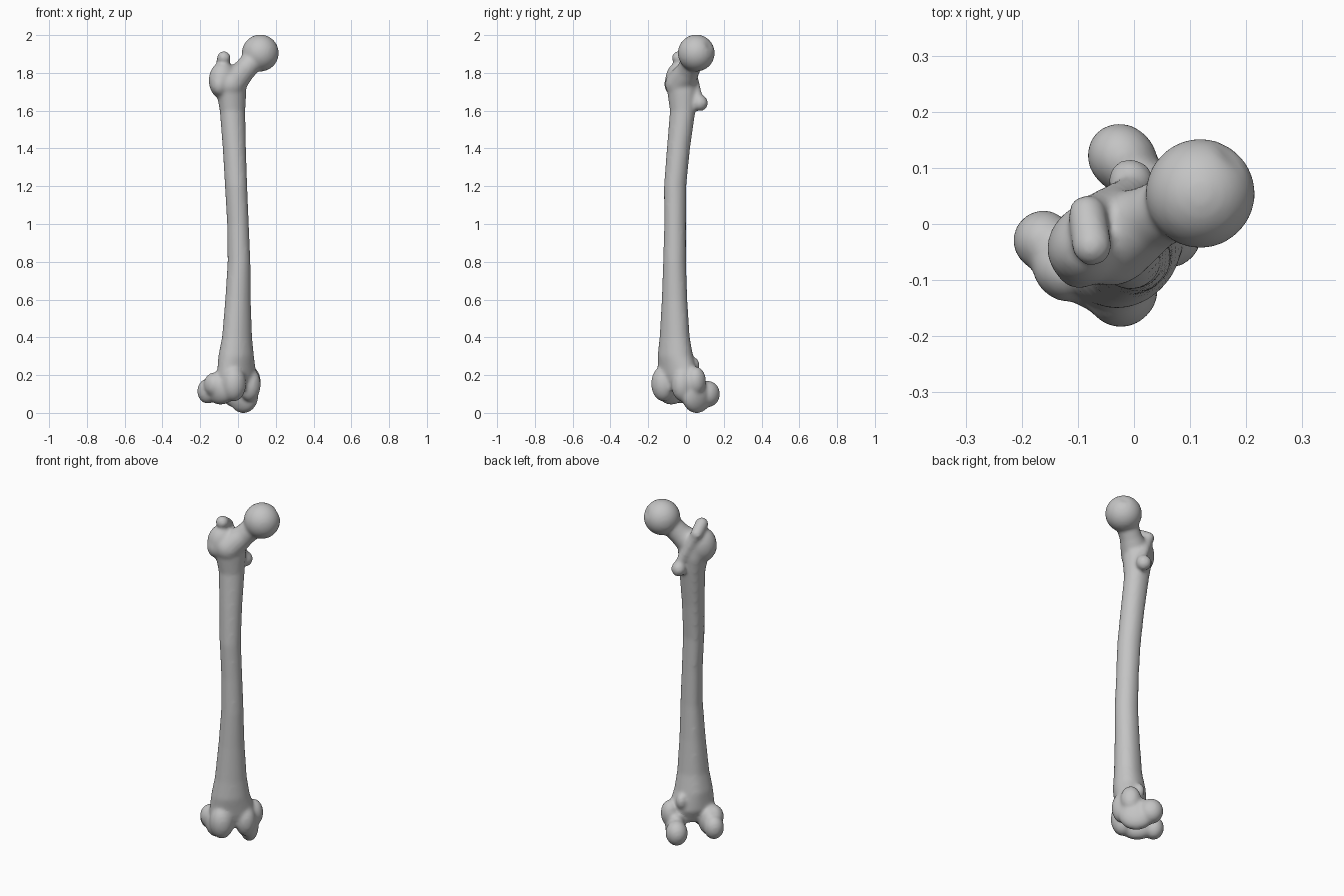
import bpy
import bmesh
from math import pi, sin, cos, radians
from mathutils import Matrix, Vector

default_cube = bpy.data.objects.get("Cube")
if default_cube:
    bpy.data.objects.remove(default_cube, do_unlink=True)

# One plain material for the whole bone
bone_grey = bpy.data.materials.new("bone_grey")
bone_grey.use_nodes = True
colour = (0.55, 0.55, 0.55, 1)
bone_grey.diffuse_color = colour
bone_grey.node_tree.nodes["Principled BSDF"].inputs["Base Color"].default_value = colour

# Local frame: x runs from the outer to the inner side, y to the back of the bone
bm = bmesh.new()


def blob(centre, size):
    """Add an ellipsoid; return its vertices."""
    matrix = Matrix.Translation(centre) @ Matrix.Diagonal((*size, 1))
    made = bmesh.ops.create_uvsphere(bm, u_segments=32, v_segments=20, radius=1, matrix=matrix)
    return made["verts"]


def limb(start, end, start_radius, end_radius, count=8):
    """Add a tapering round bar as a chain of spheres."""
    start, end = Vector(start), Vector(end)
    for i in range(count + 1):
        t = i / count
        radius = start_radius + (end_radius - start_radius) * t
        blob(start.lerp(end, t), (radius,) * 3)


def loft(sections, sides=40):
    """Add a closed tube through level oval sections, with a ridge down the back."""
    rings = []
    for z, cx, cy, width, depth in sections:
        ring = []
        for i in range(sides):
            angle = 2 * pi * i / sides
            ridge = 1 + 0.1 * max(0, sin(angle)) ** 8
            ring.append(bm.verts.new((cx + width * cos(angle), cy + depth * sin(angle) * ridge, z)))
        rings.append(ring)
    for low, high in zip(rings, rings[1:]):
        for i in range(sides):
            j = (i + 1) % sides
            bm.faces.new((low[i], low[j], high[j], high[i]))
    bm.faces.new(rings[0][::-1])
    bm.faces.new(rings[-1])


# Bowed shaft, flaring at both ends: height, centre x, centre y, half width, half depth
loft([
    (0.12, -0.03, -0.03, 0.10, 0.055),
    (0.2, -0.035, -0.025, 0.125, 0.08),
    (0.3, -0.047, -0.033, 0.103, 0.084),
    (0.4, -0.046, -0.039, 0.086, 0.072),
    (0.6, -0.043, -0.043, 0.07, 0.064),
    (0.8, -0.039, -0.047, 0.06, 0.06),
    (1.0, -0.041, -0.041, 0.056, 0.058),
    (1.2, -0.048, -0.034, 0.057, 0.06),
    (1.4, -0.042, -0.015, 0.061, 0.061),
    (1.6, -0.033, 0.008, 0.07, 0.064),
    (1.7, -0.039, 0.011, 0.083, 0.075),
    (1.78, -0.04, 0.012, 0.085, 0.07),
])

# Ball head with a shallow pit on its inner side
head_centre = Vector((0.122, -0.045, 1.905))
pit = head_centre + Vector((0.9, 0.1, 0.4)).normalized() * 0.098
for vert in blob(head_centre, (0.098,) * 3):
    distance = (vert.co - pit).length
    if distance < 0.03:
        vert.co = vert.co.lerp(head_centre, 0.12 * (1 - distance / 0.03))

# Neck
limb((-0.05, 0.007, 1.74), (0.028, -0.014, 1.81), 0.08, 0.06)
limb((0.028, -0.014, 1.81), (0.103, -0.039, 1.89), 0.06, 0.06)

# Large outer knob with its crest, and the ridge down to the small rear knob
blob((-0.081, 0.032, 1.76), (0.08, 0.07, 0.1))
blob((-0.118, 0.02, 1.74), (0.046, 0.046, 0.06))
limb((-0.046, 0.072, 1.845), (-0.081, 0.025, 1.88), 0.034, 0.036)
limb((-0.046, 0.07, 1.84), (0.045, 0.045, 1.66), 0.032, 0.028)
blob((0.05, 0.057, 1.64), (0.04, 0.042, 0.043))

# Inner knuckle: wheel, rear lobe, side bump, front lip
blob((0.06, 0.02, 0.093), (0.053, 0.10, 0.095))
blob((0.068, 0.097, 0.1), (0.06, 0.066, 0.07))
blob((0.085, -0.01, 0.17), (0.05, 0.055, 0.075))
blob((0.03, -0.057, 0.15), (0.057, 0.06, 0.09))
blob((0.03, 0.03, 0.25), (0.03, 0.03, 0.045))

# Outer knuckle: wheel, rear lobe, side bump, front lip
blob((-0.12, 0.01, 0.13), (0.058, 0.10, 0.087))
blob((-0.135, 0.092, 0.115), (0.055, 0.056, 0.067))
blob((-0.145, 0.03, 0.15), (0.055, 0.06, 0.065))
blob((-0.10, -0.068, 0.155), (0.066, 0.065, 0.095))

mesh = bpy.data.meshes.new("thigh_bone")
bm.to_mesh(mesh)
bm.free()
mesh.materials.append(bone_grey)
thigh_bone = bpy.data.objects.new("thigh_bone", mesh)
bpy.context.collection.objects.link(thigh_bone)
thigh_bone.rotation_euler.z = radians(45)

# Fuse the parts into one soft, continuous surface
fuse = thigh_bone.modifiers.new("fuse", "REMESH")
fuse.mode = "VOXEL"
fuse.voxel_size = 0.008
fuse.use_smooth_shade = True
soften = thigh_bone.modifiers.new("soften", "SMOOTH")
soften.factor = 0.5
soften.iterations = 16
